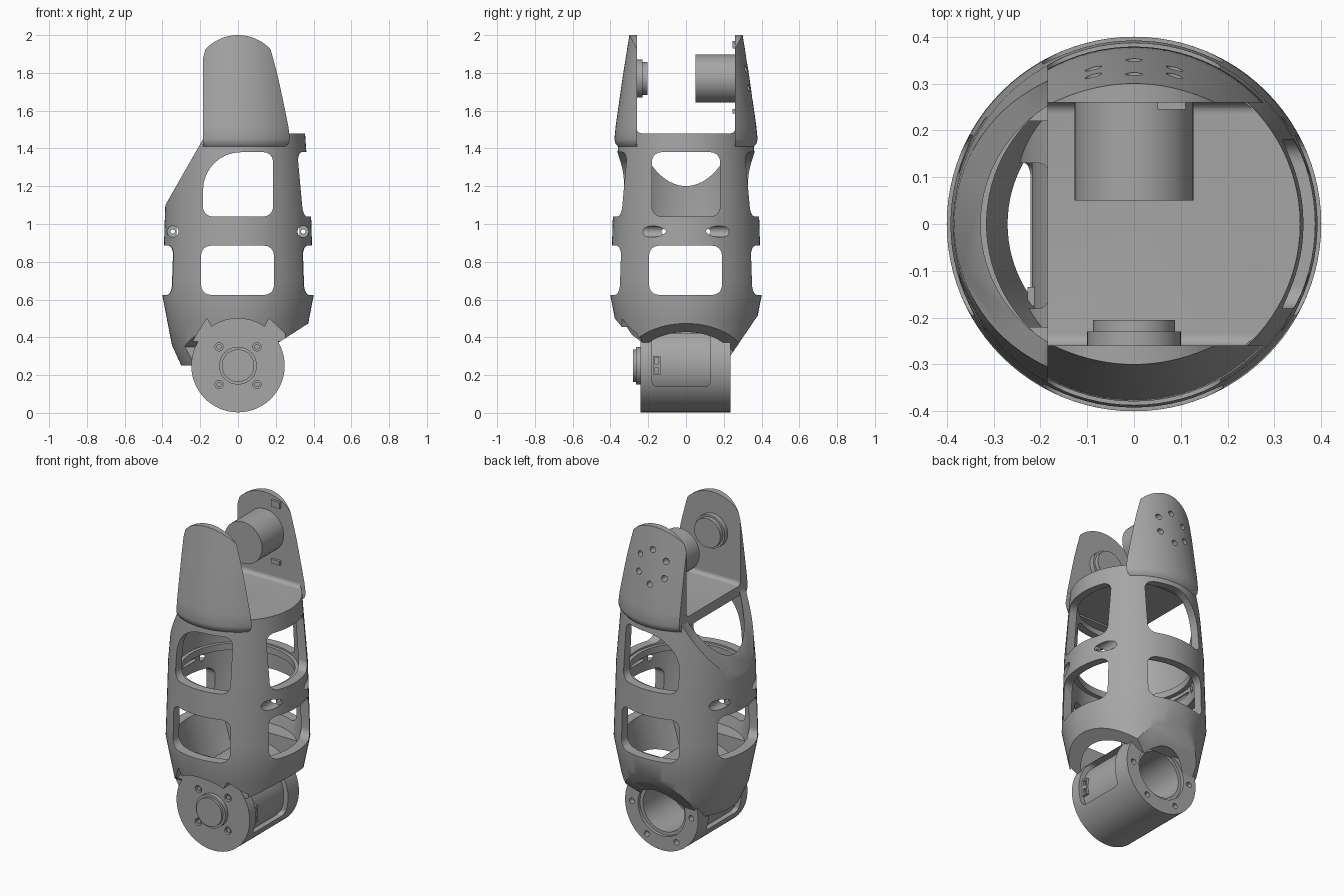
import bpy, bmesh, math
from math import cos, sin, pi, radians

if "Cube" in bpy.data.objects:
    bpy.data.objects.remove(bpy.data.objects["Cube"])

grey = bpy.data.materials.new("machined_grey")
grey.use_nodes = True
grey.diffuse_color = (0.38, 0.38, 0.38, 1)
grey.node_tree.nodes["Principled BSDF"].inputs["Base Color"].default_value = (0.38, 0.38, 0.38, 1)


def finish(bm, name):
    bmesh.ops.recalc_face_normals(bm, faces=bm.faces)
    mesh = bpy.data.meshes.new(name)
    bm.to_mesh(mesh)
    bm.free()
    mesh.materials.append(grey)
    ob = bpy.data.objects.new(name, mesh)
    bpy.context.collection.objects.link(ob)
    return ob


def prism(name, outline, axis, a, b):
    """Extrude a 2D outline along an axis from a to b."""
    place = {"x": lambda u, v, t: (t, u, v), "y": lambda u, v, t: (u, t, v),
             "z": lambda u, v, t: (u, v, t)}[axis]
    bm = bmesh.new()
    ends = [[bm.verts.new(place(u, v, t)) for u, v in outline] for t in (a, b)]
    for ring in ends:
        bm.faces.new(ring)
    n = len(outline)
    for i in range(n):
        j = (i + 1) % n
        bm.faces.new((ends[0][i], ends[0][j], ends[1][j], ends[1][i]))
    return finish(bm, name)


def lathe(name, profile, steps=96):
    """Spin a closed (radius, z) profile round the z axis."""
    bm = bmesh.new()
    rings = [[bm.verts.new((r * cos(2 * pi * k / steps), r * sin(2 * pi * k / steps), z))
              for r, z in profile] for k in range(steps)]
    n = len(profile)
    for k in range(steps):
        p, q = rings[k], rings[(k + 1) % steps]
        for i in range(n):
            j = (i + 1) % n
            bm.faces.new((p[i], p[j], q[j], q[i]))
    return finish(bm, name)


def arc(cu, cv, r, start, end, n=8):
    return [(cu + r * cos(radians(start + (end - start) * i / n)),
             cv + r * sin(radians(start + (end - start) * i / n))) for i in range(n + 1)]


def circle(cu, cv, r, n=48):
    return arc(cu, cv, r, 0, 360 - 360 / n, n - 1)


def rounded(u0, u1, v0, v1, r=0.05, top_left=None):
    t = top_left or r
    return (arc(u0 + r, v0 + r, r, 180, 270) + arc(u1 - r, v0 + r, r, 270, 360)
            + arc(u1 - r, v1 - r, r, 0, 90) + arc(u0 + t, v1 - t, t, 90, 180))


def rod(name, u, v, r, a, b, n=48):
    return prism(name, circle(u, v, r, n), "y", a, b)


def box(u0, u1, v0, v1):
    return [(u0, v0), (u1, v0), (u1, v1), (u0, v1)]


def carve(targets, cutters, operation="DIFFERENCE"):
    for ob in targets:
        for cutter in cutters:
            mod = ob.modifiers.new("carve", "BOOLEAN")
            mod.operation, mod.solver, mod.object = operation, "EXACT", cutter
            bpy.context.view_layer.objects.active = ob
            bpy.ops.object.modifier_apply(modifier=mod.name)
    for cutter in cutters:
        bpy.data.objects.remove(cutter)


HIP, KNEE = 1.77, 0.25

# Tubular shell with bowl-shaped lower end, inner seat ring and lower collar
shell = lathe("shell", [(0.30, 0.25), (0.35, 0.36), (0.377, 0.50), (0.40, 0.62), (0.397, 0.72),
                        (0.386, 1.08), (0.362, 1.38), (0.355, 1.48), (0.31, 1.48), (0.335, 1.08),
                        (0.335, 1.03), (0.315, 1.03), (0.315, 0.99), (0.34, 0.99),
                        (0.35, 0.66), (0.31, 0.48), (0.27, 0.25)])
collar = lathe("lower_collar", [(0.2, 0.38), (0.33, 0.40), (0.34, 0.56), (0.2, 0.56)])
carve([collar], [prism("cut", box(-0.22, 0.22, 0, 1), "x", -1, 1)])

# Slanted trims at the lower end and the clearance round the joint face
joint_gap = ([(-0.26, 0.2), (-0.24, 0.38), (-0.165, 0.5), (-0.14, 0.455)]
             + arc(0, KNEE, 0.25, 120, 60) + [(0.14, 0.455), (0.165, 0.5), (0.25, 0.42), (0.26, 0.2)])
carve([shell, collar], [
    prism("cut", [(-0.1, 0.17), (0.6, 0.62), (0.6, 0), (-0.1, 0)], "y", -1, 1),
    prism("cut", [(0.2, 0.25), (0.6, 0.84), (0.6, 0), (0.2, 0)], "x", -1, 1),
    prism("cut", [(-0.2, 0.35), (-0.6, 0.64), (-0.6, 0), (-0.2, 0)], "x", -1, 1),
    prism("cut", joint_gap, "y", -0.6, -0.238)])

# Shell windows and the slanted upper opening
carve([shell], [
    prism("cut", rounded(-0.195, 0.19, 0.625, 0.885), "y", -1, 1),
    prism("cut", rounded(-0.195, 0.19, 0.625, 0.885), "x", -1, 1),
    prism("cut", rounded(-0.185, 0.185, 1.04, 1.38, top_left=0.2), "y", -1, 1),
    prism("cut", rounded(-0.18, 0.18, 1.04, 1.38), "x", 0.1, 1),
    prism("cut", [(-0.185, 2.2), (-0.185, 1.45), (-0.385, 1.1), (-0.7, 1.1), (-0.7, 2.2)], "y", -1, 1)])

# Counterbored screw seats in the middle band
for x in (-0.345, 0.345):
    carve([shell], [rod("cut", x, 0.96, 0.03, s * 0.1, s * 0.6, 24) for s in (-1, 1)]
          + [rod("cut", x, 0.96, 0.012, -0.5, 0.5, 16)])

# Deck with filleted feet below the fork
deck = prism("deck", circle(0, 0, 0.352, 96), "z", 1.42, 1.505)
carve([deck], [prism("cut", rounded(-0.26, 0.26, 1.48, 1.8, 0.025), "x", -1, 1),
               prism("cut", box(-1, -0.185, 1, 2), "y", -1, 1)])

# Fork: tapered cone trimmed to a domed outline and split by a slot
fork = lathe("fork_plates", [(0.2, 1.41), (0.36, 1.41), (0.373, 1.425), (0.379, 1.45),
                             (0.372, 1.52), (0.335, 1.78), (0.30, 2.0), (0.2, 2.0)])
dome = [(-0.185, 1.3), (0.5, 1.3), (0.5, 1.5), (0.185, 1.915)]
dome = [(-0.185, 1.3), (0.4, 1.3), (0.4, 1.6)] + arc(0, HIP - 0.005, 0.235, 38, 142, 24)
carve([fork], [prism("cut", dome, "y", -1, 1)], "INTERSECT")
carve([fork], [prism("cut", box(-0.26, 0.26, 1, 3), "x", -1, 1)]
      + [rod("cut", 0.1 * cos(radians(a)), HIP + 0.1 * sin(radians(a)), 0.018, 0.28, 0.6, 16)
         for a in range(30, 390, 60)])

# Upper joint: motor on the back plate, stepped hub on the front plate
parts = [rod("upper_motor", 0, HIP, 0.127, 0.05, 0.265),
         rod("upper_hub_base", 0, HIP, 0.1, -0.265, -0.23),
         rod("upper_hub_cap", 0, HIP, 0.088, -0.235, -0.205),
         prism("upper_stop", box(0.05, 0.11, 1.93, 1.97), "y", 0.245, 0.265),
         prism("lower_stop", box(0.05, 0.11, 1.585, 1.61), "y", 0.245, 0.265)]

# Lower joint: housing with side pockets over a round core
housing = rod("joint_housing", 0, KNEE, 0.247, -0.24, 0.235, 96)
carve([housing], [prism("cut", rounded(-0.18, 0.13, 0.14, 0.42, 0.03), "x", -1, 1)])
core = rod("joint_core", 0, KNEE, 0.218, -0.2, 0.18, 96)
carve([housing, core], [rod("cut", 0, KNEE, 0.14, -0.06, 0.5)])
carve([housing], [rod("cut", 0, KNEE, 0.16, 0.215, 0.5)]
      + [rod("cut", 0.2 * cos(radians(a)), KNEE + 0.2 * sin(radians(a)), 0.017, 0.2, 0.5, 16)
         for a in range(0, 360, 60)]
      + [rod("cut", x, KNEE + z, 0.022, -0.5, -0.215, 16) for x in (-0.1, 0.1) for z in (-0.1, 0.1)]
      + [prism("cut", box(-0.04, 0.04, 0.435, 0.465), "y", 0.22, 0.5)])

# Screw heads, front hub and side connectors of the lower joint
parts += [rod("joint_screw", x, KNEE + z, 0.014, -0.235, -0.21, 12)
          for x in (-0.1, 0.1) for z in (-0.1, 0.1)]
parts += [rod("lower_hub_base", 0, KNEE, 0.1, -0.265, -0.235),
          rod("lower_hub_cap", 0, KNEE, 0.086, -0.28, -0.26)]
for side in (-1, 1):
    plug = prism("side_connector", box(-0.175, -0.135, 0.2, 0.3), "x", side * 0.2, side * 0.228)
    carve([plug], [prism("cut", box(-0.165, -0.145, z, z + 0.03), "x", side * 0.215, side * 0.3)
                   for z in (0.21, 0.26)])
    parts.append(plug)

# Smooth the curved faces and keep the machined edges crisp
bpy.ops.object.select_all(action="DESELECT")
for ob in parts + [shell, collar, deck, fork, housing, core]:
    ob.select_set(True)
    bpy.context.view_layer.objects.active = ob
bpy.ops.object.shade_smooth_by_angle(angle=radians(30))
